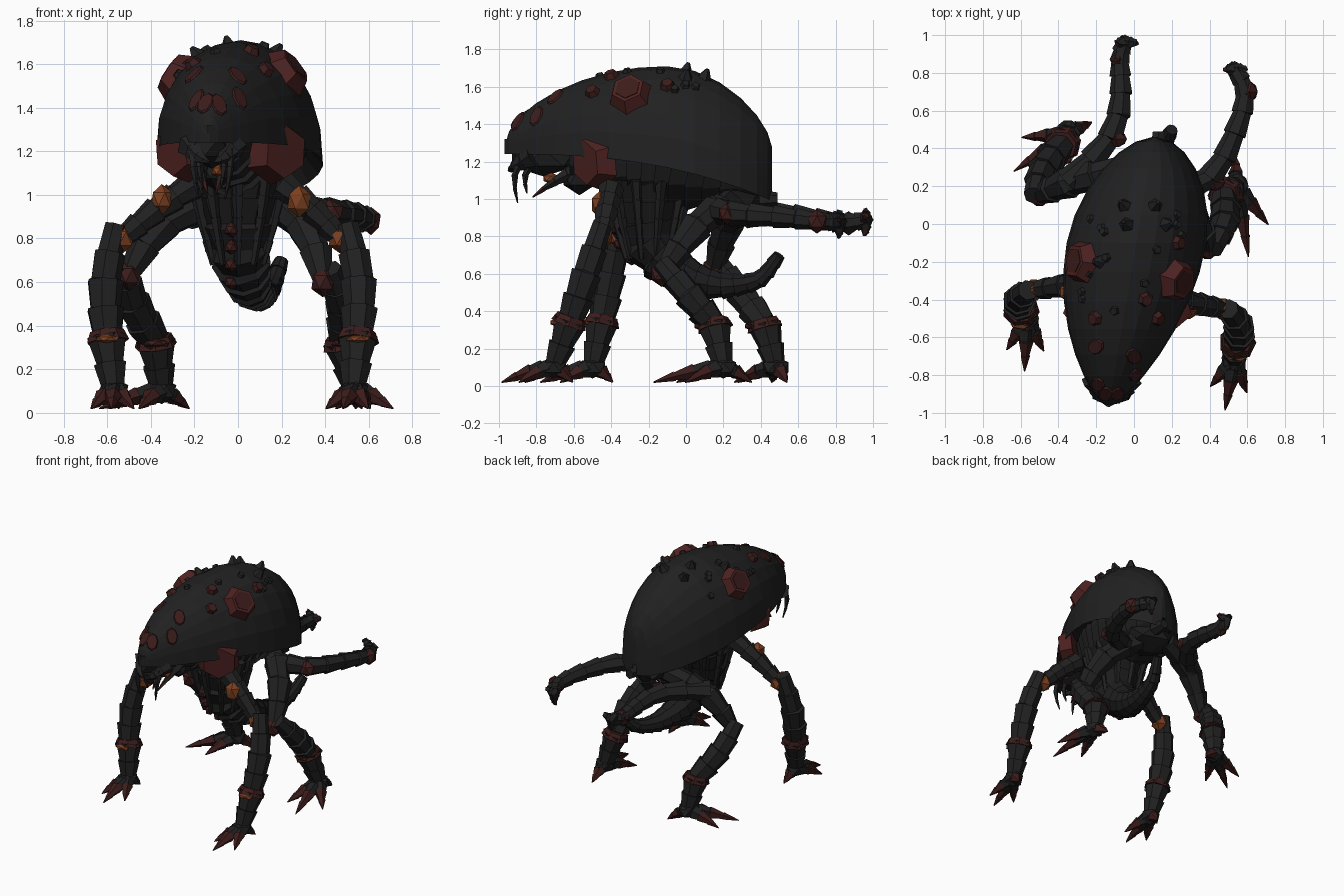
import bpy, bmesh, math, random
from mathutils import Vector, Matrix

random.seed(4)
cube = bpy.data.objects.get("Cube")
if cube:
    bpy.data.objects.remove(cube)


def material(name, red, green, blue):
    mat = bpy.data.materials.new(name)
    mat.use_nodes = True
    mat.diffuse_color = (red, green, blue, 1)
    bsdf = mat.node_tree.nodes["Principled BSDF"]
    bsdf.inputs["Base Color"].default_value = mat.diffuse_color
    bsdf.inputs["Roughness"].default_value = 0.8
    return mat


SHELL = material("shell black", 0.015, 0.015, 0.015)
FLESH = material("body charcoal", 0.012, 0.012, 0.012)
RED = material("dark red", 0.075, 0.016, 0.015)
DEEP = material("deep red", 0.045, 0.012, 0.011)
ORANGE = material("burnt orange", 0.2, 0.05, 0.015)


def finish(name, bm, *materials):
    bmesh.ops.recalc_face_normals(bm, faces=bm.faces)
    mesh = bpy.data.meshes.new(name)
    bm.to_mesh(mesh)
    bm.free()
    for mat in materials:
        mesh.materials.append(mat)
    obj = bpy.data.objects.new(name, mesh)
    bpy.context.scene.collection.objects.link(obj)
    return obj


def skin(name, rings, mat, tip_mat=None, tip_start=1):
    """Bridge rings of points into a closed skin; the tip may have its own colour."""
    bm = bmesh.new()
    loops = [[bm.verts.new(point) for point in ring] for ring in rings]
    for index, (lower, upper) in enumerate(zip(loops, loops[1:])):
        for j in range(len(lower)):
            face = bm.faces.new((lower[j - 1], lower[j], upper[j], upper[j - 1]))
            face.material_index = int(tip_mat is not None and index >= tip_start * len(rings))
    bm.faces.new(loops[0])
    bm.faces.new(loops[-1])
    return finish(name, bm, mat, tip_mat or mat)


def tube(name, joints, start, end, swell=0, mat=SHELL, sides=7, flare=0.1, steps=2, **tip):
    """Tapered tube through softened joints; every segment flares like an armour plate."""
    joints = [Vector(joint) for joint in joints]
    path = [a.lerp(b, s / steps) for a, b in zip(joints, joints[1:]) for s in range(steps)]
    path.append(joints[-1])
    middle = [(a + b * 2 + c) / 4 for a, b, c in zip(path, path[1:], path[2:])]
    path = [path[0], *middle, path[-1]]
    count = len(path) - 1
    turn, last, rings = None, None, []
    for i in range(count):
        along = (path[i + 1] - path[i]).normalized()
        turn = last.rotation_difference(along) @ turn if last else along.to_track_quat('Z', 'Y')
        last = along
        for k, grow in ((i, 1 + flare), (i + 1, 1 - flare)):
            f = k / count
            radius = (start + (end - start) * f + swell * math.sin(math.pi * f)) * grow
            angles = [math.tau * j / sides for j in range(sides)]
            rings.append([path[k] + turn @ Vector((math.cos(a), math.sin(a), 0)) * radius for a in angles])
    return skin(name, rings, mat, **tip)


def stud(name, loc, normal, bottom, top, depth, sides=6, mat=RED, stretch=1):
    """Tapered prism standing on a surface."""
    bm = bmesh.new()
    bmesh.ops.create_cone(bm, cap_ends=True, segments=sides, radius1=bottom, radius2=top, depth=depth)
    obj = finish(name, bm, mat)
    obj.location = loc
    obj.scale.y = stretch
    obj.rotation_euler = Vector(normal).to_track_quat('Z', 'Y').to_euler()
    return obj


def blob(name, loc, width, depth, height, mat=SHELL):
    bm = bmesh.new()
    bmesh.ops.create_icosphere(bm, subdivisions=1, radius=1)
    obj = finish(name, bm, mat)
    obj.location = loc
    obj.scale = (width, depth, height)
    return obj


# Carapace: a long dome, pointed at the head, blunt at the rear, slightly turned
FRONT, LENGTH, WIDEST = -0.97, 1.43, 0.6


def dome(y, angle):
    u = (y - FRONT) / LENGTH
    ahead = u < WIDEST
    s = u / WIDEST if ahead else (1 - u) / (1 - WIDEST)
    bulge = math.sqrt(math.sin(s * math.pi / 2))
    half = 0.37 * bulge ** (1.4 if ahead else 1)
    brim = 1.27 - 0.25 * u ** 2.5
    top = 1.27 + 0.44 * bulge ** (1 if ahead else 1.2)
    return Vector((0.17 * y + 0.03 + half * math.cos(angle), y, brim + (top - brim) * math.sin(angle)))


def on_dome(y, across):
    """Point and outward normal; across runs from -1 at the right brim to 1 at the left."""
    angle, step = math.acos(across), 0.01
    point = dome(y, angle)
    normal = (dome(y, angle + step) - point).cross(dome(y + step, angle) - point).normalized()
    if normal.dot(point - Vector((0, 0, 1))) < 0:
        normal.negate()
    return point, normal


rings = []
for i in range(15):
    y = FRONT + LENGTH * (1 - math.cos(math.pi * (i + 0.2) / 14.4)) / 2
    arch = [dome(y, math.pi * j / 12) for j in range(13)]
    hollow = [arch[-1].lerp(arch[0], k) + Vector((0, 0, 0.05)) for k in (0.1, 0.5, 0.9)]
    for rim in (arch[0], arch[-1]):
        rim.z -= 0.03
    rings.append(arch + hollow)
skin("carapace", rings, SHELL)

# Large red hexagonal growths with darker centres
for side, y, across in (("left", -0.3, 0.7), ("right", -0.2, -0.75)):
    point, normal = on_dome(y, across)
    stud(side + "_growth", point + normal * 0.01, normal, 0.13, 0.09, 0.08)
    stud(side + "_growth_centre", point + normal * 0.05, normal, 0.07, 0.07, 0.009, mat=DEEP)
# Small red knobs, painted head spots, dark thorns and pebbles
for y, across in ((-0.1, 0.6), (-0.5, 0.6), (-0.5, -0.5), (-0.4, 0.3)):
    point, normal = on_dome(y, across)
    stud("red_knob", point, normal, 0.05, 0.03, 0.05, mat=DEEP)
for y, across in ((-0.7, 0.4), (-0.65, -0.5), (-0.8, 0.7), (-0.85, -0.6), (-0.9, 0.4), (-0.9, -0.3)):
    point, normal = on_dome(y, across)
    stud("head_spot", point + normal * 0.003, normal, 0.04, 0.035, 0.009, 8, DEEP, 1.5)
for y, across in ((0, 0.4), (0.1, 0.2), (0.1, -0.3), (0, -0.2), (-0.2, -0.5)):
    point, normal = on_dome(y, across)
    stud("back_thorn", point + normal * 0.01, normal, 0.05, 0.01, 0.07, 5, SHELL)
for _ in range(14):
    point, normal = on_dome(random.uniform(-0.5, 0.1), random.uniform(-0.9, 0.9))
    stud("shell_pebble", point, normal, 0.03, 0.02, 0.03, 5, SHELL)
stud("rear_nub", (0.13, 0.44, 1), (0, 1, 0), 0.05, 0.035, 0.1, mat=SHELL)

# Ribbed body, hanging abdomen with curled end, cords and belly ridge
tube("ribbed_body", [(-0.1, -0.6, 1.25), (0, -0.1, 1.23), (0.1, 0.4, 1.1)],
     0.13, 0.1, 0.15, FLESH, 12, 0.06, 6)
tube("abdomen", [(0, -0.2, 1.1), (0, -0.2, 0.75), (0.05, 0, 0.58), (0.1, 0.2, 0.53), (0.15, 0.4, 0.56), (0.2, 0.5, 0.7)],
     0.2, 0.035, -0.035, FLESH, 9, 0.08, 3)
for i in range(4):
    blob("belly_ridge", (-0.03, -0.37 + i * i * 0.02, 0.84 - i * 0.08), 0.035, 0.04, 0.035, DEEP)
for i in range(10):
    around = Matrix.Rotation(math.tau * (i + 0.5) / 10, 3, 'Z')
    root = Vector((0, -0.2, 0))
    tube("side_cord", [root + around @ Vector((reach, 0, z)) for reach, z in ((0.22, 1.1), (0.18, 0.9), (0.12, 0.68))],
         0.03, 0.015, sides=5)

# Head underside: jaw, cheek plates, fangs, mandibles and feelers
HEAD = Vector((-0.12, -0.7, 1.23))
blob("jaw", HEAD - Vector((0, 0.06, 0.01)), 0.13, 0.2, 0.1, FLESH)
blob("chin", (-0.1, -0.57, 1.12), 0.1, 0.1, 0.1, FLESH)
stud("left_cheek", (0.19, -0.5, 1.2), (0.6, -0.8, -0.1), 0.16, 0.12, 0.1)
stud("right_cheek", (-0.27, -0.5, 1.2), (-0.7, -0.7, -0.1), 0.15, 0.11, 0.1)


def mouth_pair(name, joints, radius, **look):
    for side in (-1, 1):
        tube(name, [HEAD + Vector((side * x, y, z)) for x, y, z in joints], radius, 0.004, sides=5, **look)


mouth_pair("fang", [(0.08, -0.14, 0.05), (0.09, -0.23, -0.1), (0.06, -0.2, -0.25)], 0.03)
mouth_pair("inner_fang", [(0.05, -0.1, 0), (0.06, -0.17, -0.1), (0.04, -0.15, -0.2)], 0.03)
mouth_pair("mandible", [(0.1, -0.12, 0), (0.06, -0.22, -0.06), (0.01, -0.25, -0.08)], 0.06)
mouth_pair("mouth_feeler", [(0.06, 0.14, -0.07), (0.05, 0, -0.13), (0.02, -0.12, -0.22)], 0.045,
           tip_mat=DEEP, tip_start=0.7)
blob("mouth_tip", HEAD + Vector((0.03, -0.02, -0.12)), 0.035, 0.05, 0.03, ORANGE)


def leg(name, hip, knee, ankle, foot, heading, stride, joint_mat, cuff_mat, arch):
    """Bowed upper limb, swollen shin with a cuff, and a clawed foot."""
    hip, knee, ankle, foot = map(Vector, (hip, knee, ankle, foot))
    outward = Vector((math.copysign(1, knee.x), 0, 0))
    lift = (outward + Vector((0, 0, 1))) * arch
    tube(name + "_upper", [hip, (hip + knee) / 2 + lift, knee], 0.065, 0.05, 0.3 * arch)
    top = knee + outward * 0.03 + Vector((0, 0, 0.06))
    tube(name + "_shin", [top, (top + ankle) / 2 + outward * 0.04, ankle], 0.05, 0.075, 0.015)
    tube(name + "_shank", [ankle, foot], 0.085, 0.055)
    blob(name + "_knee", knee, 0.06, 0.065, 0.07, joint_mat)
    stud(name + "_cuff", ankle, ankle - foot, 0.1, 0.08, 0.05, 7, DEEP)
    blob(name + "_cuff_plate", ankle - Vector((0, 0.08, 0.01)), 0.06, 0.03, 0.02, cuff_mat)
    blob(name + "_foot", foot, 0.075, 0.08, 0.06)
    for swing, reach in ((0, 1), (-30, 0.7), (30, 0.7), (170, 0.4)):
        angle = math.radians(heading + swing)
        toe = Vector((math.cos(angle), math.sin(angle), 0)) * stride * reach
        drop = Vector((0, 0, 0.02 - foot.z))
        tube(name + "_toe", [foot, foot + toe * 0.4 + drop * 0.2, foot + toe + drop],
             0.045, 0.004, 0.015, sides=5, tip_mat=DEEP, tip_start=0.5)


leg("left_front", (0.2, -0.4, 1.05), (0.47, -0.45, 0.8), (0.55, -0.62, 0.35), (0.53, -0.71, 0.1),
    -100, 0.28, ORANGE, ORANGE, 0.01)
leg("right_front", (-0.2, -0.3, 1.05), (-0.53, -0.35, 0.8), (-0.6, -0.45, 0.35), (-0.57, -0.5, 0.1),
    -92, 0.28, ORANGE, ORANGE, 0.01)
leg("left_hind", (0.1, 0.25, 1), (0.39, -0.13, 0.6), (0.48, 0.15, 0.33), (0.54, 0.2, 0.1),
    -80, 0.38, DEEP, DEEP, 0.08)
leg("right_hind", (-0.05, 0.3, 1), (-0.5, 0.15, 0.63), (-0.38, 0.42, 0.33), (-0.35, 0.48, 0.1),
    -145, 0.35, DEEP, DEEP, 0.08)
blob("left_shoulder", (0.28, -0.46, 0.97), 0.06, 0.05, 0.075, ORANGE)
blob("right_shoulder", (-0.35, -0.36, 0.98), 0.055, 0.05, 0.07, ORANGE)
blob("pelvis", (0.06, 0.24, 1), 0.19, 0.18, 0.1, FLESH)


def trailing_limb(name, joints):
    """Raised rear limb ending in a small grasping claw."""
    tube(name, joints, 0.07, 0.045)
    wrist, end = Vector(joints[-2]), Vector(joints[-1])
    blob(name + "_band", joints[1], 0.07, 0.05, 0.06, DEEP)
    blob(name + "_wrist", wrist, 0.05, 0.06, 0.065, DEEP)
    for x, z in ((0.06, 0.02), (-0.04, 0.05), (0, -0.07)):
        spread = Vector((x, 0, z))
        hook = end + spread + (end - wrist) * 0.2 - Vector((0, 0.03, 0.02))
        tube(name + "_claw", [end, end + spread, hook], 0.04, 0.005, sides=5, tip_mat=DEEP, tip_start=0.4)


trailing_limb("left_trailing_limb",
              [(0.15, 0.15, 0.95), (0.42, 0.22, 0.92), (0.54, 0.48, 0.91), (0.61, 0.7, 0.88), (0.53, 0.82, 0.88)])
trailing_limb("right_trailing_limb",
              [(-0.35, 0.22, 0.9), (-0.1, 0.45, 0.93), (-0.06, 0.7, 0.89), (-0.08, 0.87, 0.87), (-0.05, 0.96, 0.89)])
